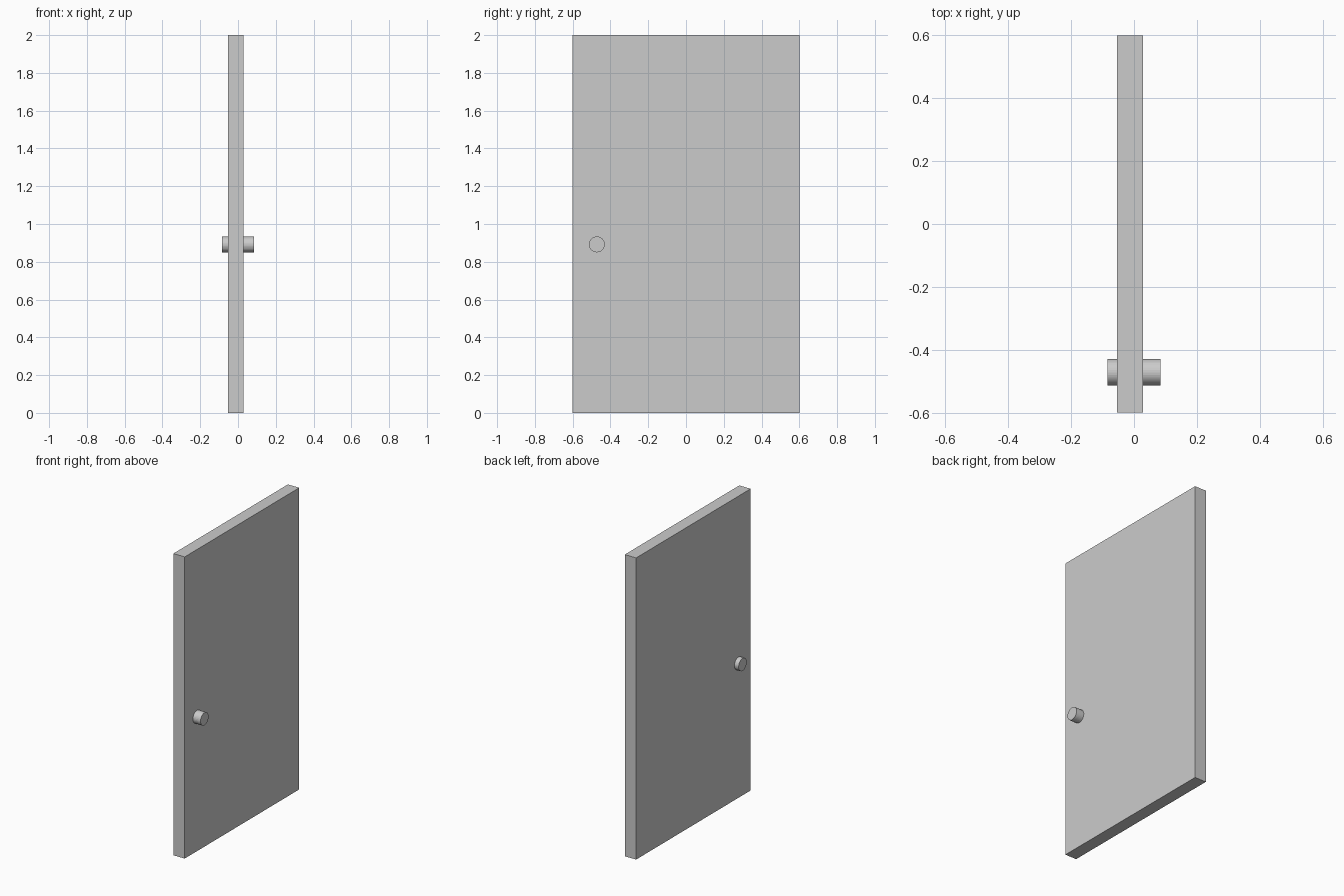
import bpy
from math import pi

if "Cube" in bpy.data.objects:
    bpy.data.objects.remove(bpy.data.objects["Cube"])

# Door slab
bpy.ops.mesh.primitive_cube_add(size=1, location=(-0.0125, 0, 1))
panel = bpy.context.object
panel.name = "door_panel"
panel.scale = (0.083, 1.2, 2.0)
bpy.ops.object.transform_apply(location=False, rotation=False, scale=True)

# Round knob passing through the slab, showing on both faces
bpy.ops.mesh.primitive_cylinder_add(vertices=32, radius=0.042, depth=0.17,
                                    location=(0, -0.472, 0.892),
                                    rotation=(0, pi / 2, 0))
bpy.context.object.name = "door_knob"
